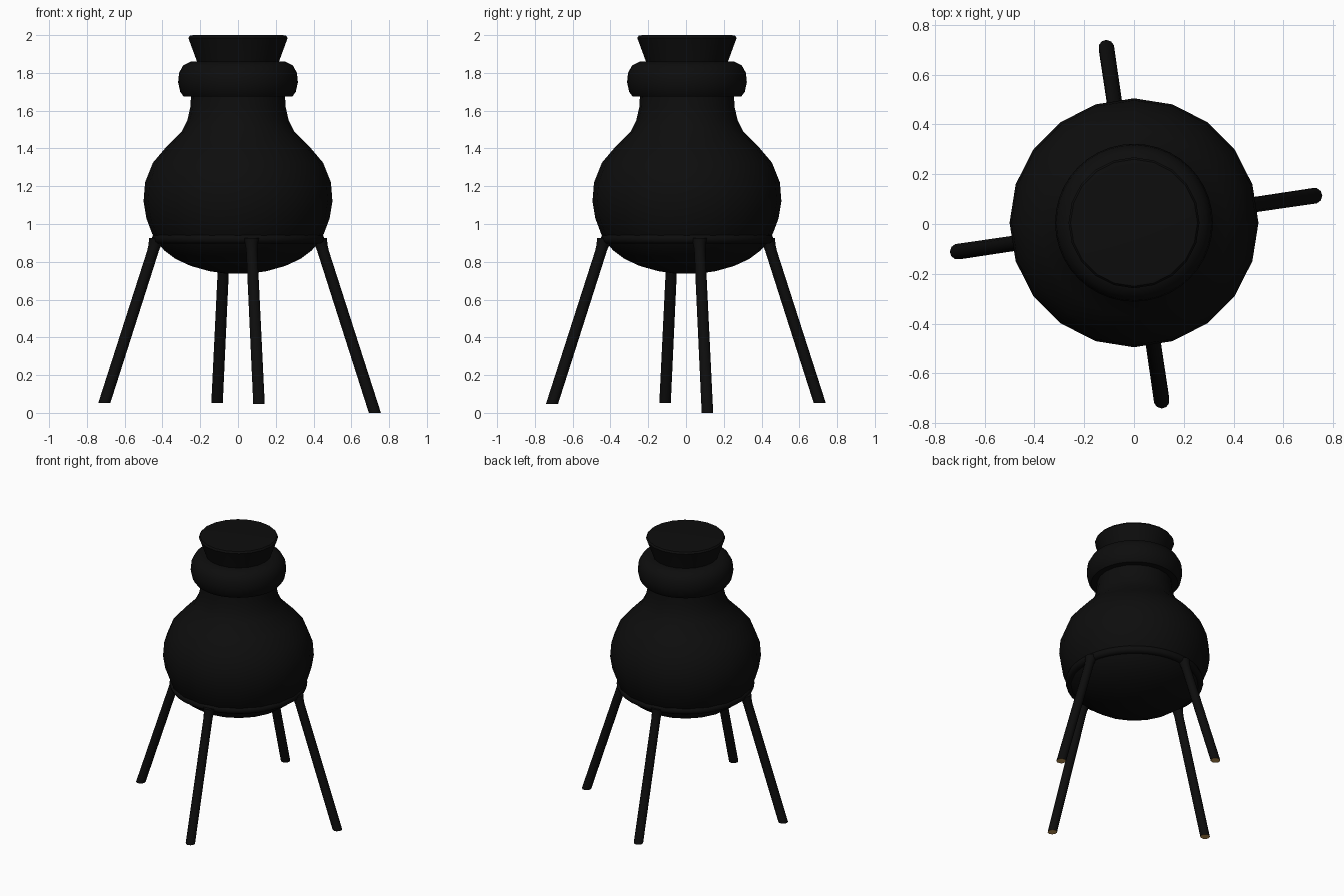
import bpy, bmesh, math
from mathutils import Vector

if "Cube" in bpy.data.objects:
    bpy.data.objects.remove(bpy.data.objects["Cube"])


def material(name, rgb):
    m = bpy.data.materials.new(name)
    m.diffuse_color = (*rgb, 1)
    m.use_nodes = True
    m.node_tree.nodes["Principled BSDF"].inputs["Base Color"].default_value = m.diffuse_color
    return m


BLACK = material("black", (0.004, 0.004, 0.004))
GOLD = material("warm gold", (0.55, 0.31, 0.09))
CENTRE = Vector((0, 0.005, 0))


def finish(name, bm, mats, angle=40):
    bmesh.ops.recalc_face_normals(bm, faces=bm.faces)
    mesh = bpy.data.meshes.new(name)
    bm.to_mesh(mesh)
    bm.free()
    ob = bpy.data.objects.new(name, mesh)
    bpy.context.collection.objects.link(ob)
    for m in mats:
        mesh.materials.append(m)
    bpy.ops.object.select_all(action='DESELECT')
    ob.select_set(True)
    bpy.context.view_layer.objects.active = ob
    bpy.ops.object.shade_smooth_by_angle(angle=math.radians(angle))
    return ob


def bridge(bm, rings, closed=False):
    """Join successive rings of vertices with quads."""
    n = len(rings[0])
    for k in range(len(rings) if closed else len(rings) - 1):
        a, b = rings[k], rings[(k + 1) % len(rings)]
        for i in range(n):
            j = (i + 1) % n
            bm.faces.new((a[i], a[j], b[j], b[i]))


def lathe(name, profile, sides=20, closed=False, angle=40):
    """Spin a (radius, height) profile around the vertical axis."""
    bm = bmesh.new()
    rings = []
    for r, z in profile:
        rings.append([bm.verts.new(CENTRE + Vector((
            r * math.cos(math.tau * i / sides),
            r * math.sin(math.tau * i / sides), z))) for i in range(sides)])
    bridge(bm, rings, closed)
    if not closed:
        bm.faces.new(rings[0])
        bm.faces.new(rings[-1])
    return finish(name, bm, [BLACK], angle)


# Round-bellied flask with a narrow neck
lathe("flask_body", [
    (0.06, 0.737), (0.15, 0.75), (0.25, 0.778), (0.33, 0.815), (0.39, 0.86),
    (0.43, 0.905), (0.455, 0.95), (0.485, 1.03), (0.50, 1.12), (0.492, 1.22),
    (0.45, 1.325), (0.378, 1.41), (0.298, 1.49), (0.268, 1.55),
    (0.252, 1.62), (0.248, 1.70), (0.24, 1.80)])

# Thick rounded lip around the neck
lathe("neck_collar", [
    (0.235, 1.675), (0.288, 1.675), (0.306, 1.70), (0.317, 1.75),
    (0.312, 1.80), (0.29, 1.84), (0.25, 1.86), (0.21, 1.86),
    (0.195, 1.82), (0.20, 1.72)], sides=40, closed=True, angle=50)

# Tapered stopper
lathe("stopper", [(0.195, 1.79), (0.217, 1.86), (0.263, 1.985),
                  (0.255, 1.997), (0.235, 2.0)])

# Support ring of the stand
lathe("stand_ring", [(0.43 + 0.027 * math.cos(math.tau * k / 10),
                      0.922 + 0.027 * math.sin(math.tau * k / 10))
                     for k in range(10)], sides=40, closed=True, angle=60)


# Splayed legs, turned in quarter steps; one reaches lower than the rest
def leg(name, turn, foot_z):
    rot = math.radians(turn)
    top, foot = Vector((0.43, 0.07, 0.92)), Vector((0.715, 0.112, 0.03))
    axis = (foot - top) / (foot.z - top.z)
    bm = bmesh.new()
    rings = []
    for z, r in ((foot_z, 0.032), (0.86, 0.031), (0.895, 0.035), (0.925, 0.043)):
        c = top + axis * (z - top.z)
        ring = []
        for k in range(10):
            a = math.tau * k / 10
            p = c + Vector((r * math.cos(a), r * math.sin(a), 0))
            ring.append(bm.verts.new((
                p.x * math.cos(rot) - p.y * math.sin(rot),
                p.x * math.sin(rot) + p.y * math.cos(rot), p.z)))
        rings.append(ring)
    bridge(bm, rings)
    bm.faces.new(rings[-1])
    sole = bm.faces.new(rings[0])
    # Inset gold sole under the foot
    bmesh.ops.inset_individual(bm, faces=[sole], thickness=0.008)
    sole.material_index = 1
    finish(name, bm, [BLACK, GOLD])


for name, turn, foot_z in (("leg_right", 0, 0.0), ("leg_back", 90, 0.052),
                           ("leg_left", 180, 0.052), ("leg_front", 270, 0.048)):
    leg(name, turn, foot_z)
